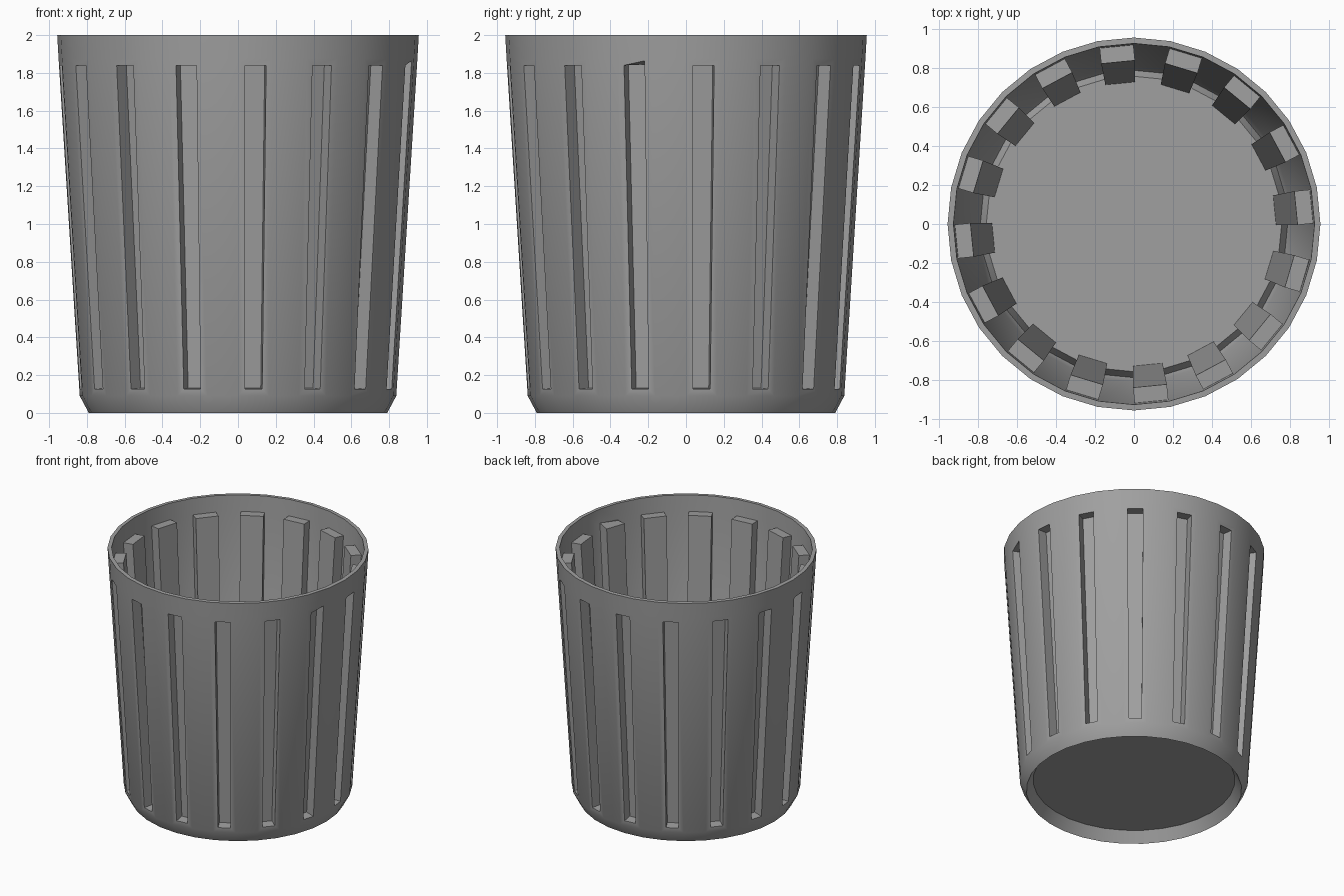
import bpy, bmesh, math

cube = bpy.data.objects.get("Cube")
if cube:
    bpy.data.objects.remove(cube, do_unlink=True)

SIDES = 32
WALL = 0.03

grey = bpy.data.materials.new("plain grey")
grey.use_nodes = True
grey.diffuse_color = (0.35, 0.35, 0.35, 1)
grey.node_tree.nodes["Principled BSDF"].inputs["Base Color"].default_value = (0.35, 0.35, 0.35, 1)

bm = bmesh.new()


def ring(radius, z):
    steps = [2 * math.pi * i / SIDES for i in range(SIDES)]
    return [bm.verts.new((radius * math.cos(a), radius * math.sin(a), z)) for a in steps]


# Outer skin: raised floor, foot, chamfer, tapered wall and rim
profile = [(0.74, 0.085), (0.79, 0), (0.838, 0.09), (0.95, 1.876), (0.957, 2)]
rings = [ring(r, z) for r, z in profile]
bm.faces.new(reversed(rings[0]))
bands = []
for low, high in zip(rings, rings[1:]):
    bands.append([bm.faces.new((low[i], low[(i + 1) % SIDES], high[(i + 1) % SIDES], high[i]))
                  for i in range(SIDES)])
bm.normal_update()

# Recessed slots in every second panel of the wall
slots = bands[2][::2]
bmesh.ops.inset_individual(bm, faces=slots, thickness=0.036, use_even_offset=True)
bm.normal_update()
for face in bmesh.ops.extrude_discrete_faces(bm, faces=slots)["faces"]:
    bmesh.ops.translate(bm, verts=face.verts, vec=face.normal * -0.08)

# One slot has a slightly raised upper corner
corner = min(bm.verts, key=lambda v: (v.co.x - 0.92) ** 2 + (v.co.y + 0.215) ** 2 + (v.co.z - 1.84) ** 2)
corner.co.z += 0.024

mesh = bpy.data.meshes.new("slotted_cup")
bm.to_mesh(mesh)
bm.free()
mesh.materials.append(grey)
cup = bpy.data.objects.new("slotted_cup", mesh)
bpy.context.collection.objects.link(cup)

# Wall thickness, which turns the slots into ribs on the inside
shell = cup.modifiers.new("wall_thickness", 'SOLIDIFY')
shell.thickness = WALL
shell.offset = -1
shell.use_even_offset = True
shell.use_quality_normals = True

bpy.context.view_layer.objects.active = cup
cup.select_set(True)
bpy.ops.object.modifier_apply(modifier=shell.name)
bpy.ops.object.shade_smooth_by_angle(angle=math.radians(30))
